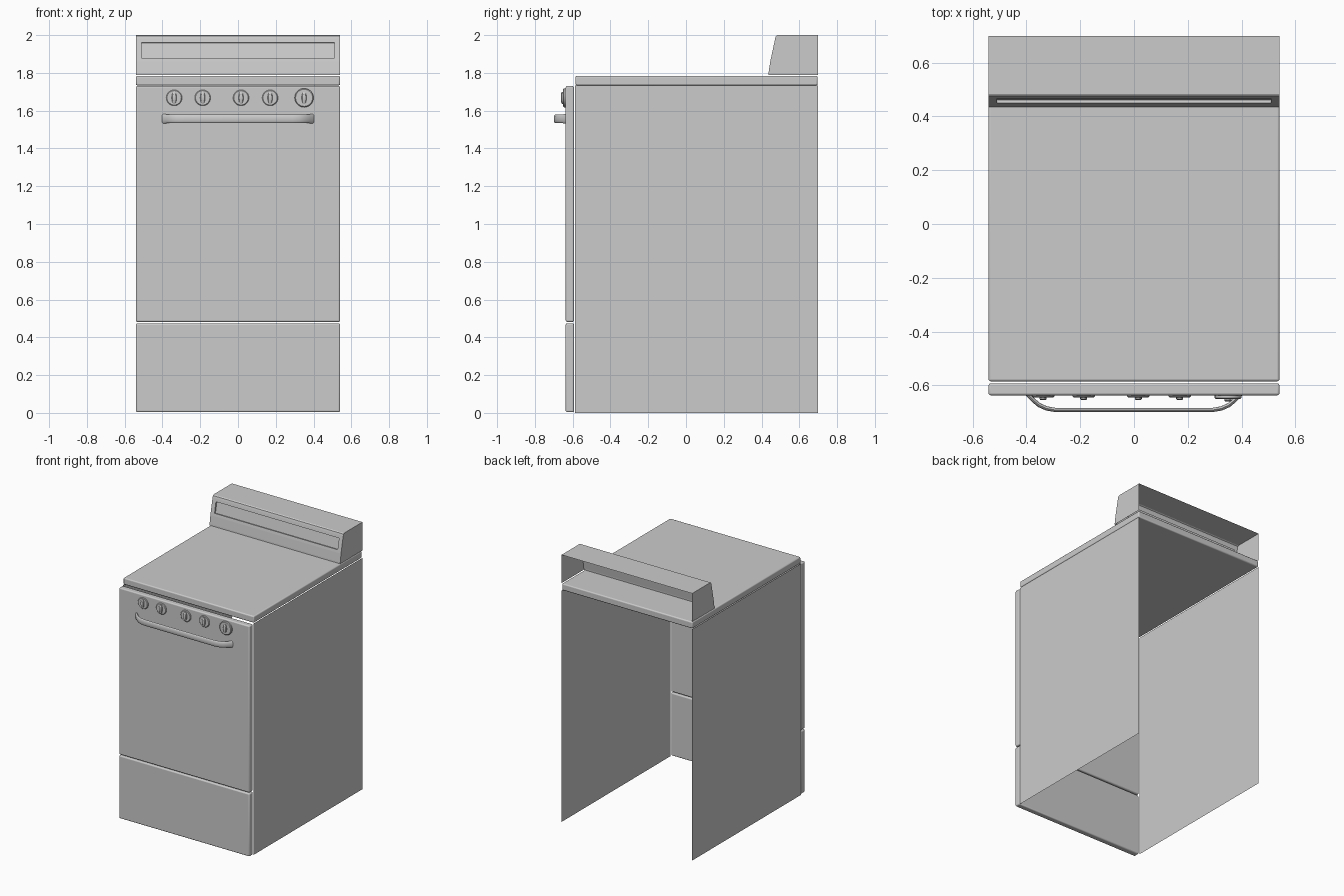
import bpy, bmesh, math
from mathutils import Vector

if "Cube" in bpy.data.objects:
    bpy.data.objects.remove(bpy.data.objects["Cube"])

enamel = bpy.data.materials.new("grey enamel")
enamel.diffuse_color = (0.6, 0.6, 0.6, 1)
enamel.use_nodes = True
enamel.node_tree.nodes["Principled BSDF"].inputs["Base Color"].default_value = enamel.diffuse_color

W = 0.541          # half width
BACK = 0.70


def finish(name, bm, bevel=0, smooth=True):
    me = bpy.data.meshes.new(name)
    bm.to_mesh(me)
    bm.free()
    me.materials.append(enamel)
    ob = bpy.data.objects.new(name, me)
    bpy.context.collection.objects.link(ob)
    if bevel:
        m = ob.modifiers.new("rounded edges", 'BEVEL')
        m.width, m.segments, m.limit_method = bevel, 3, 'ANGLE'
    if smooth:
        bpy.ops.object.select_all(action='DESELECT')
        ob.select_set(True)
        bpy.context.view_layer.objects.active = ob
        bpy.ops.object.shade_smooth_by_angle(angle=math.radians(35))
    return ob


def box(name, x0, x1, y0, y1, z0, z1, bevel=0):
    bm = bmesh.new()
    bmesh.ops.create_cube(bm, size=1)
    for v in bm.verts:
        v.co = ((x0 + x1) / 2 + v.co.x * (x1 - x0),
                (y0 + y1) / 2 + v.co.y * (y1 - y0),
                (z0 + z1) / 2 + v.co.z * (z1 - z0))
    return finish(name, bm, bevel)


def loft(bm, rings, caps=True):
    """Skin closed rings of points one after another."""
    vs = [[bm.verts.new(p) for p in r] for r in rings]
    n = len(vs[0])
    for a, b in zip(vs, vs[1:]):
        for i in range(n):
            bm.faces.new((a[i], a[(i + 1) % n], b[(i + 1) % n], b[i]))
    if caps:
        bm.faces.new(vs[0][::-1])
        bm.faces.new(vs[-1])
    bmesh.ops.recalc_face_normals(bm, faces=bm.faces)


# Thin side sheets; the cabinet is open at the back and underneath
for side, name in ((-1, "left_side"), (1, "right_side")):
    bm = bmesh.new()
    pts = [(-0.587, 0), (BACK, 0), (BACK, 1.732), (-0.587, 1.732)]
    f = bm.faces.new([bm.verts.new((side * W, y, z)) for y, z in pts])
    if side < 0:
        f.normal_flip()
    finish(name, bm, smooth=False)

# Cooktop slab, oven door and bottom drawer
box("cooktop", -W, W, -0.585, 0.697, 1.734, 1.784, 0.008)
box("oven_door", -W, W, -0.637, -0.593, 0.482, 1.73, 0.008)
box("drawer", -W, W, -0.637, -0.593, 0.004, 0.474, 0.008)

# Backguard: hollow hood with sloped front, open at the back
profile = [(0.436, 1.788), (0.437, 1.80), (0.446, 1.86), (0.472, 1.982),
           (0.476, 1.995), (0.484, 2.0), (BACK, 2.0)]
bm = bmesh.new()
ends = [[bm.verts.new((s * W, y, z)) for y, z in profile] for s in (-1, 1)]
sheets = [bm.faces.new((ends[0][i], ends[1][i], ends[1][i + 1], ends[0][i + 1]))
          for i in range(len(profile) - 1)]
for row, flip in zip(ends, (False, True)):
    f = bm.faces.new(row + [bm.verts.new((row[0].co.x, BACK, 1.788))])
    if flip:
        f.normal_flip()
bmesh.ops.recalc_face_normals(bm, faces=bm.faces)

# Recessed strip in the sloped front
front = sheets[2]
outer = list(front.verts)
bm.normal_update()
normal = front.normal.copy()
if normal.y > 0:
    normal.negate()


def on_slope(x, z):
    t = (z - 1.86) / (1.982 - 1.86)
    return Vector((x, 0.446 + t * 0.026, z))


rim_co = [on_slope(math.copysign(0.51, v.co.x), 1.88 if v.co.z < 1.9 else 1.96)
          for v in outer]
bm.faces.remove(front)
rim = [bm.verts.new(c) for c in rim_co]
floor = [bm.verts.new(c - normal * 0.012) for c in rim_co]
for a, b in ((outer, rim), (rim, floor)):
    for i in range(4):
        j = (i + 1) % 4
        bm.faces.new((a[i], a[j], b[j], b[i]))
bm.faces.new(floor)
bmesh.ops.recalc_face_normals(bm, faces=bm.faces)
if max(bm.faces, key=lambda f: f.calc_center_median().z).normal.z < 0:
    bmesh.ops.reverse_faces(bm, faces=bm.faces)
finish("backguard", bm, smooth=False)

# Knobs: shallow stepped dial with an upright oval grip
def ring(cx, cz, rx, rz, y, n=28):
    return [(cx + rx * math.cos(2 * math.pi * i / n), y,
             cz + rz * math.sin(2 * math.pi * i / n)) for i in range(n)]


for k, (x, r) in enumerate([(-0.338, 0.042), (-0.187, 0.042), (0.016, 0.042),
                            (0.17, 0.042), (0.35, 0.05)]):
    d = -0.006 if r > 0.045 else 0
    bm = bmesh.new()
    loft(bm, [ring(x, 1.668, r * a, r * a, y) for a, y in
              ((1, -0.635), (1, -0.641 + d), (0.9, -0.645 + d))])
    finish("knob_dial_%d" % (k + 1), bm)
    bm = bmesh.new()
    loft(bm, [ring(x, 1.668, 0.013 * a, 0.032 * a, y) for a, y in
              ((1, -0.640), (1, -0.651 + d), (0.75, -0.655 + d))])
    finish("knob_grip_%d" % (k + 1), bm)

# Door handle: flattened tube bowed out from the door
half = [(-0.398, -0.632), (-0.375, -0.655), (-0.352, -0.674),
        (-0.325, -0.686), (-0.29, -0.692)]
path = [Vector((x, y, 1.557)) for x, y in half]
path += [Vector((-p.x, p.y, p.z)) for p in reversed(path)]
rings = []
for i, p in enumerate(path):
    t = (path[min(i + 1, len(path) - 1)] - path[max(i - 1, 0)]).normalized()
    side = Vector((t.y, -t.x, 0))
    rz = 0.027 if i in (0, len(path) - 1) else 0.023
    rings.append([p + side * 0.008 * math.cos(a) + Vector((0, 0, rz * math.sin(a)))
                  for a in (2 * math.pi * j / 16 for j in range(16))])
bm = bmesh.new()
loft(bm, rings)
finish("door_handle", bm)
